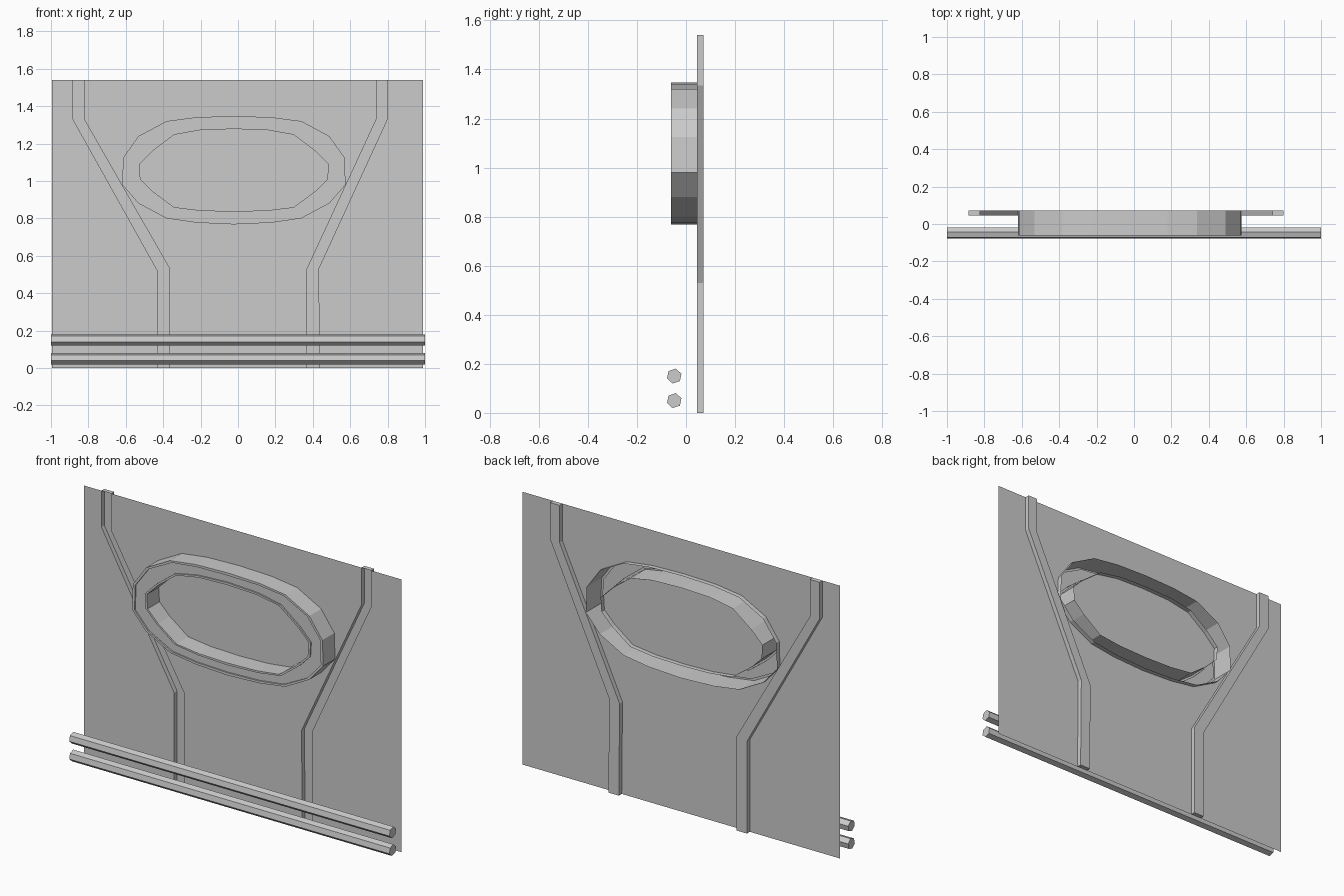
import bpy, bmesh, math
from mathutils import Vector
from mathutils.geometry import delaunay_2d_cdt

cube = bpy.data.objects.get("Cube")
if cube:
    bpy.data.objects.remove(cube, do_unlink=True)

grey = bpy.data.materials.new("plain_grey")
grey.use_nodes = True
grey.diffuse_color = (0.6, 0.6, 0.6, 1)
grey.node_tree.nodes["Principled BSDF"].inputs["Base Color"].default_value = (0.6, 0.6, 0.6, 1)

PANEL_Y, BACK_Y = 0.045, 0.071
FRONT_Y = -0.061
RING_X = -0.022


def finish(name, bm):
    mesh = bpy.data.meshes.new(name)
    bm.to_mesh(mesh)
    bm.free()
    mesh.materials.append(grey)
    obj = bpy.data.objects.new(name, mesh)
    bpy.context.collection.objects.link(obj)


def loft(name, loops, cap_start=False, cap_end=False):
    """Skin a series of equal-length closed loops."""
    bm = bmesh.new()
    rows = [[bm.verts.new(p) for p in loop] for loop in loops]
    n = len(rows[0])
    for a, b in zip(rows, rows[1:]):
        for i in range(n):
            j = (i + 1) % n
            bm.faces.new((a[i], a[j], b[j], b[i]))
    if cap_start:
        bm.faces.new(rows[0])
    if cap_end:
        bm.faces.new(rows[-1])
    bmesh.ops.recalc_face_normals(bm, faces=bm.faces)
    finish(name, bm)


def at_depth(outline, y):
    return [(x, y, z) for x, z in outline]


def mirrored(half):
    """Close a half outline about the ring centre line."""
    left = [(-x, z) for x, z in reversed(half[1:-1])]
    return [(x + RING_X, z) for x, z in half + left]


def scaled(outline, amount):
    """Grow or shrink an oval outline by a fixed distance."""
    centre = Vector((RING_X, 1.058))
    out = []
    for p in outline:
        d = Vector(p) - centre
        out.append(tuple(centre + d * (1 + amount / d.length)))
    return out


def contains(outline, p):
    """Even-odd test of a point against a closed outline."""
    inside = False
    for (ax, az), (bx, bz) in zip(outline, outline[1:] + outline[:1]):
        if (az > p.y) != (bz > p.y) and p.x < ax + (p.y - az) * (bx - ax) / (bz - az):
            inside = not inside
    return inside


# Outlines in x and z
outer = mirrored([(0, 1.347), (0.2, 1.341), (0.36, 1.32), (0.51, 1.24), (0.592, 1.125),
                  (0.597, 0.98), (0.51, 0.88), (0.36, 0.80), (0.2, 0.777), (0, 0.768)])
inner = mirrored([(0, 1.278), (0.18, 1.272), (0.32, 1.247), (0.435, 1.16), (0.505, 1.09),
                  (0.5, 1.01), (0.435, 0.945), (0.32, 0.86), (0.18, 0.843), (0, 0.838)])
right_strap = [(-0.885, 1.54), (-0.885, 1.335), (-0.43, 0.52), (-0.43, 0),
               (-0.365, 0), (-0.365, 0.53), (-0.823, 1.33), (-0.823, 1.54)]
left_strap = [(0.8, 1.54), (0.8, 1.335), (0.43, 0.53), (0.435, 0),
              (0.37, 0), (0.365, 0.52), (0.74, 1.33), (0.74, 1.54)]
border = [(-0.995, 0), (0.99, 0), (0.99, 1.54), (-0.995, 1.54)]

# Flat panel, left open where the straps and ring are pressed out of it
points, edges = [], []
for outline in (border, right_strap, left_strap, outer, inner):
    start, n = len(points), len(outline)
    edges += [(start + i, start + (i + 1) % n) for i in range(n)]
    points += [Vector(p) for p in outline]
verts, _, faces, *_ = delaunay_2d_cdt(points, edges, [], 0, 1e-5)
bm = bmesh.new()
sheet = [bm.verts.new((v.x, PANEL_Y, v.y)) for v in verts]
for face in faces:
    middle = sum((verts[i] for i in face), Vector((0, 0))) / len(face)
    in_strap = contains(right_strap, middle) or contains(left_strap, middle)
    in_ring = contains(outer, middle) and not contains(inner, middle)
    if contains(border, middle) and not in_strap and not in_ring:
        bm.faces.new([sheet[i] for i in face])
for f in bm.faces:
    f.normal_update()
    if f.normal.y > 0:
        f.normal_flip()
finish("panel", bm)

# Bent straps, open to the front
for name, outline in (("right_strap", right_strap), ("left_strap", left_strap)):
    loft(name, [at_depth(outline, PANEL_Y), at_depth(outline, BACK_Y)], cap_end=True)

# Raised oval ring, open to the back, with a shallow recess between two front rims
outer_rim, inner_rim = scaled(outer, -0.015), scaled(inner, 0.013)
loft("oval_ring", [at_depth(outer, BACK_Y + 0.001),
                   at_depth(outer, FRONT_Y),
                   at_depth(outer_rim, FRONT_Y),
                   at_depth(outer_rim, FRONT_Y + 0.008),
                   at_depth(inner_rim, FRONT_Y + 0.008),
                   at_depth(inner_rim, FRONT_Y),
                   at_depth(inner, FRONT_Y),
                   at_depth(inner, BACK_Y + 0.001)])

# Two hexagonal bars along the bottom
angles = [math.radians(18 + 60 * i) for i in range(6)]
for name, height in (("lower_bar", 0.05), ("upper_bar", 0.15)):
    ends = [[(x, -0.048 + 0.031 * math.cos(a), height + 0.031 * math.sin(a)) for a in angles]
            for x in (-1, 1)]
    loft(name, ends, cap_start=True, cap_end=True)
